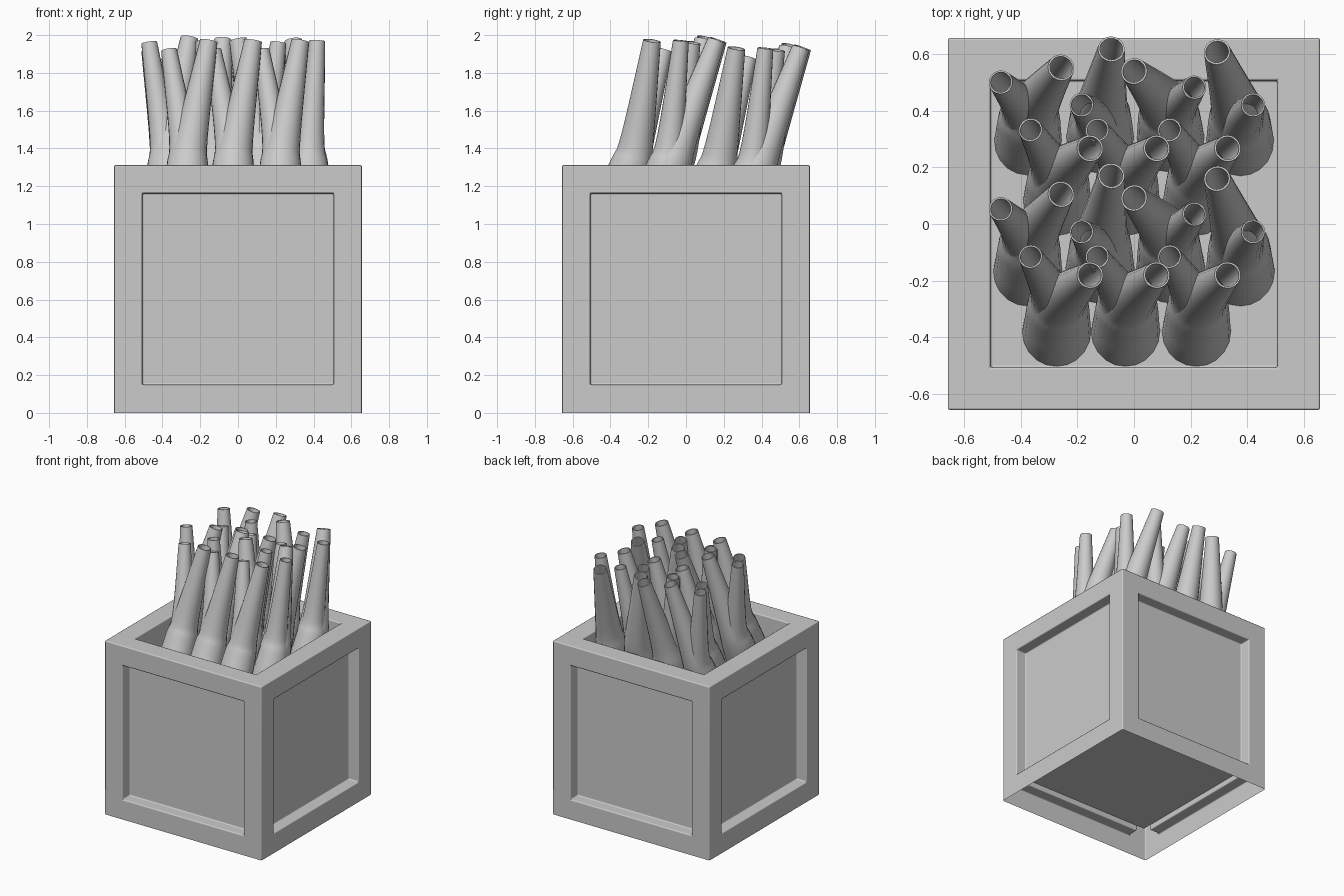
import bpy, bmesh, math
from mathutils import Vector

if "Cube" in bpy.data.objects:
    bpy.data.objects.remove(bpy.data.objects["Cube"])


def finish(bm, name, angle=40, recalc=True):
    if recalc:
        bmesh.ops.recalc_face_normals(bm, faces=bm.faces)
    me = bpy.data.meshes.new(name)
    bm.to_mesh(me)
    bm.free()
    ob = bpy.data.objects.new(name, me)
    bpy.context.collection.objects.link(ob)
    bpy.ops.object.select_all(action='DESELECT')
    ob.select_set(True)
    bpy.context.view_layer.objects.active = ob
    bpy.ops.object.shade_smooth_by_angle(angle=math.radians(angle))
    return ob


# planter box: open underneath, recessed side panels and a deeper tray on top
SIZE, MARGIN, DEPTH, TRAY = 1.312, 0.15, 0.085, 0.2
bm = bmesh.new()
bmesh.ops.create_cube(bm, size=SIZE)
bmesh.ops.translate(bm, verts=bm.verts, vec=(0, 0, SIZE / 2))
bm.normal_update()
bmesh.ops.delete(bm, geom=[f for f in bm.faces if f.normal.z < -0.5], context='FACES_ONLY')
panels = list(bm.faces)
bmesh.ops.inset_individual(bm, faces=panels, thickness=MARGIN, use_even_offset=True)
for f in panels:
    n = f.normal.copy()
    new = bmesh.ops.extrude_discrete_faces(bm, faces=[f])['faces'][0]
    bmesh.ops.translate(bm, verts=new.verts, vec=-n * (TRAY if n.z > 0.5 else DEPTH))
box = finish(bm, "planter_box", 30)
bev = box.modifiers.new("soft_edges", 'BEVEL')
bev.width = 0.008
bev.segments = 2
bev.limit_method = 'ANGLE'
bev.harden_normals = True

# inner floor seen from below
bm = bmesh.new()
bmesh.ops.create_grid(bm, x_segments=1, y_segments=1, size=0.57)
bmesh.ops.translate(bm, verts=bm.verts, vec=(0, 0, 0.19))
finish(bm, "inner_floor")


def catmull(keys, steps=5):
    """Smooth list of (x, y, z, radius) through the key points."""
    k = [Vector(p) for p in keys]
    k = [2 * k[0] - k[1]] + k + [2 * k[-1] - k[-2]]
    out = []
    for a, b, c, d in zip(k, k[1:], k[2:], k[3:]):
        for i in range(steps):
            t = i / steps
            out.append(0.5 * (2 * b + (c - a) * t + (2 * a - 5 * b + 4 * c - d) * t ** 2
                              + (3 * b - a - 3 * c + d) * t ** 3))
    return out + [k[-2]]


def add_tube(bm, keys, sides=20):
    """Tapered stalk along a path with a deep hollow tip."""
    pts = catmull(keys)
    pos = [p.to_3d() for p in pts]
    rad = [p.w for p in pts]
    dirs = [(pos[min(i + 1, len(pos) - 1)] - pos[max(i - 1, 0)]).normalized()
            for i in range(len(pos))]
    dirs[0] = Vector((0, 0, 1))
    rings = list(zip(pos, rad, dirs))
    tip, r, d = rings[-1]
    rings += [(tip, r * 0.86, d), (tip - d * 0.35, r * 0.95, d)]
    loops = []
    for p, r, d in rings:
        u = Vector((0, 1, 0)).cross(d).normalized()
        v = d.cross(u)
        loops.append([bm.verts.new(p + r * (u * math.cos(a) + v * math.sin(a)))
                      for a in (2 * math.pi * i / sides for i in range(sides))])
    for lo, hi in zip(loops, loops[1:]):
        for i in range(sides):
            j = (i + 1) % sides
            bm.faces.new((lo[i], lo[j], hi[j], hi[i]))


# forked stalks: base (x, y), main tip (x, y, z), side tip (x, y, z)
STALKS = [
    ((-0.273, -0.383), (-0.155, -0.18, 1.97), (-0.365, -0.115, 1.92)),
    ((-0.03, -0.383), (0.08, -0.18, 1.97), (-0.13, -0.115, 1.92)),
    ((0.22, -0.383), (0.33, -0.18, 1.97), (0.125, -0.115, 1.92)),
    ((-0.375, -0.17), (-0.257, 0.105, 1.985), (-0.47, 0.053, 1.96)),
    ((-0.12, -0.16), (-0.08, 0.17, 1.975), (-0.185, -0.027, 1.97)),
    ((0.13, -0.16), (0.00, 0.092, 1.975), (0.213, 0.035, 1.96)),
    ((0.375, -0.17), (0.293, 0.16, 1.97), (0.42, -0.027, 1.97)),
]


def path(base, tip, radii, start_z):
    bx, by = base
    dx, dy, z = tip[0] - bx, tip[1] - by, tip[2]
    # (height, sideways share, forward distance) along the stalk
    stations = ((start_z, 0, 0), (1.31, 0.06, min(0.09, 0.45 * dy)),
                (1.46, 0.22, min(0.145, 0.62 * dy)), (z, 1, dy))
    return [(bx + dx * s, by + f, h, r) for (h, s, f), r in zip(stations, radii)]


# the same bunch is planted twice, the rear one slightly lower
for row, (shift, drop) in {"front": (0, 0), "back": (0.447, 0.04)}.items():
    for n, (base, main, side) in enumerate(STALKS, 1):
        bm = bmesh.new()
        add_tube(bm, path(base, main, (0.122, 0.108, 0.087, 0.047), 1.1))
        add_tube(bm, path(base, side, (0.12, 0.1, 0.072, 0.042), 1.11))
        bmesh.ops.translate(bm, verts=bm.verts, vec=(0, shift, -drop))
        finish(bm, f"{row}_stalk_{n}", recalc=False)
